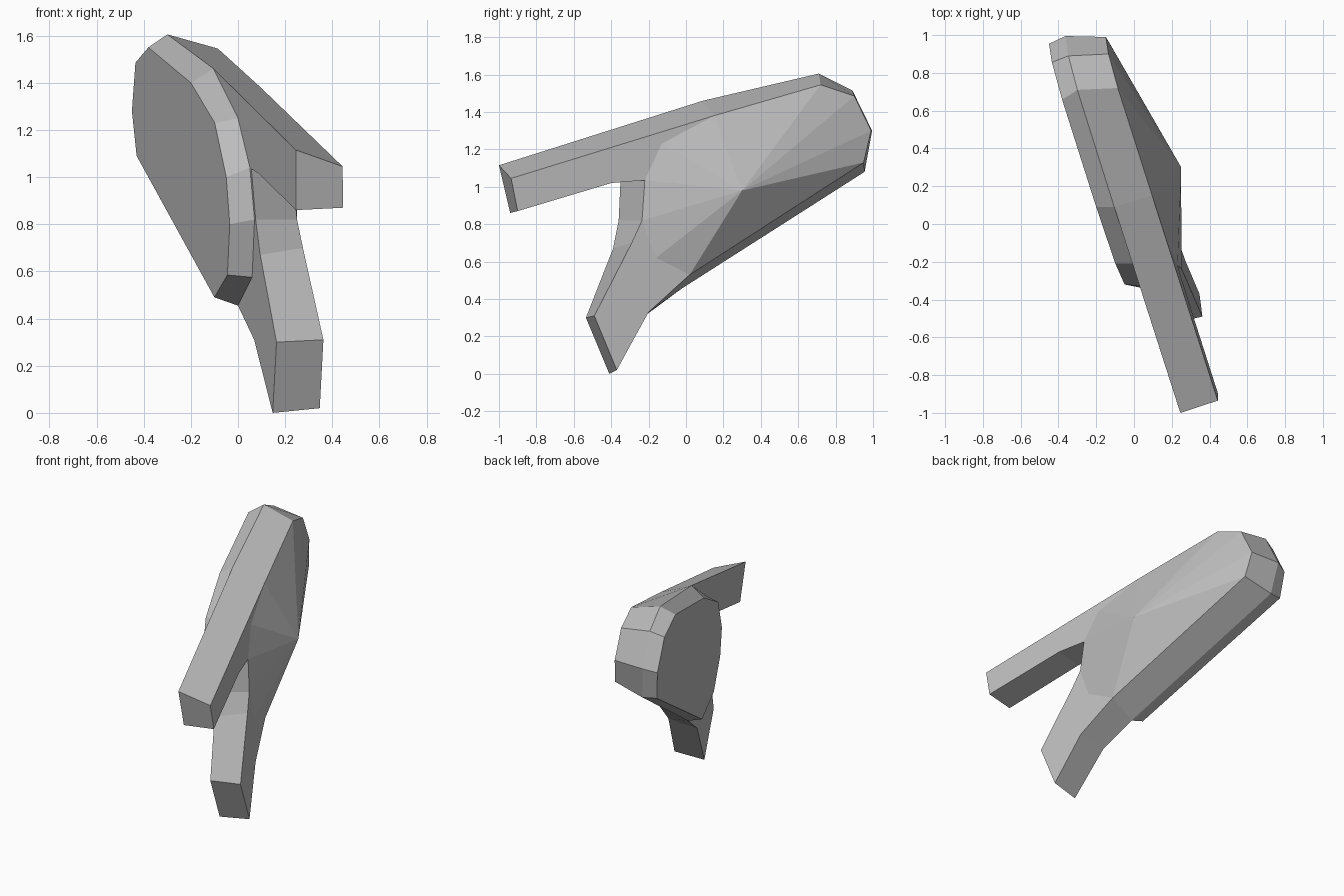
import bpy
import bmesh

if "Cube" in bpy.data.objects:
    bpy.data.objects.remove(bpy.data.objects["Cube"], do_unlink=True)

# One plain grey for everything
grey = bpy.data.materials.new("plain_grey")
grey.use_nodes = True
grey.diffuse_color = (0.5, 0.5, 0.5, 1)
grey.node_tree.nodes["Principled BSDF"].inputs["Base Color"].default_value = (0.5, 0.5, 0.5, 1)


def on_plane(point, offset):
    """Place a (y, z) profile point on the tilted slab plane, shifted sideways."""
    y, z = point
    return (0.0246 - 0.2986 * y - 0.07 * z + offset, y, z)


def add_ring(bm, points, offset):
    return [bm.verts.new(on_plane(p, offset)) for p in points]


def bridge(bm, ring_a, ring_b):
    count = len(ring_a)
    for i in range(count):
        j = (i + 1) % count
        bm.faces.new((ring_a[i], ring_a[j], ring_b[j], ring_b[i]))


def finish(bm, name):
    bmesh.ops.recalc_face_normals(bm, faces=bm.faces)
    mesh = bpy.data.meshes.new(name)
    bm.to_mesh(mesh)
    bm.free()
    mesh.materials.append(grey)
    obj = bpy.data.objects.new(name, mesh)
    bpy.context.collection.objects.link(obj)
    return obj


# Matching outlines of the forked slab: back end, lower handle, upper prong
inner = [(-1, 1.115), (.09, 1.46), (.71, 1.605), (.89, 1.515), (.995, 1.3),
         (.955, 1.08), (-.024, .455), (-.22, .31), (-.41, 0), (-.535, .3),
         (-.39, .67), (-.36, .82), (-.35, 1.035), (-.45, 1.015), (-.94, .86)]
outer = [(-.935, 1.045), (.15, 1.38), (.72, 1.545), (.9, 1.485), (.99, 1.3),
         (.95, 1.13), (.02, .53), (-.2, .33), (-.37, .02), (-.49, .31),
         (-.29, .7), (-.235, .82), (-.22, 1.035), (-.4, 1.02), (-.9, .87)]
OUTER_OFFSET = 0.213

# Forked body with a faceted swelling on its outer side
bm = bmesh.new()
inner_ring = add_ring(bm, inner, 0)
outer_ring = add_ring(bm, outer, OUTER_OFFSET)
bridge(bm, inner_ring, outer_ring)
bm.faces.new(inner_ring)

prong_root, handle_root = add_ring(bm, [(-.13, 1.23), (-.16, .62)], OUTER_OFFSET)
bm.faces.new(outer_ring[:2] + [prong_root] + outer_ring[12:])
bm.faces.new(outer_ring[6:12] + [handle_root])

apex = bm.verts.new((.25, .3, .98))
swelling = outer_ring[1:7] + [handle_root] + outer_ring[11:13] + [prong_root]
for a, b in zip(swelling, swelling[1:] + swelling[:1]):
    bm.faces.new((a, b, apex))
finish(bm, "forked_body")

# Bevelled pad on the inner side, sharing the back edge of the body
pad_base = inner[1:7] + [(-.253, .575), (-.344, .82), (-.33, 1.04), (-.21, 1.25)]
pad_face = [(.089, 1.4), (.657, 1.55), (.856, 1.485), (.954, 1.28), (.932, 1.09),
            (-.032, .49), (-.239, .585), (-.323, .8), (-.32, 1), (-.21, 1.23)]
bm = bmesh.new()
base_ring = add_ring(bm, pad_base, 0)
face_ring = add_ring(bm, pad_face, -0.1)
bridge(bm, base_ring, face_ring)
bm.faces.new(face_ring)
pad = finish(bm, "side_pad")
